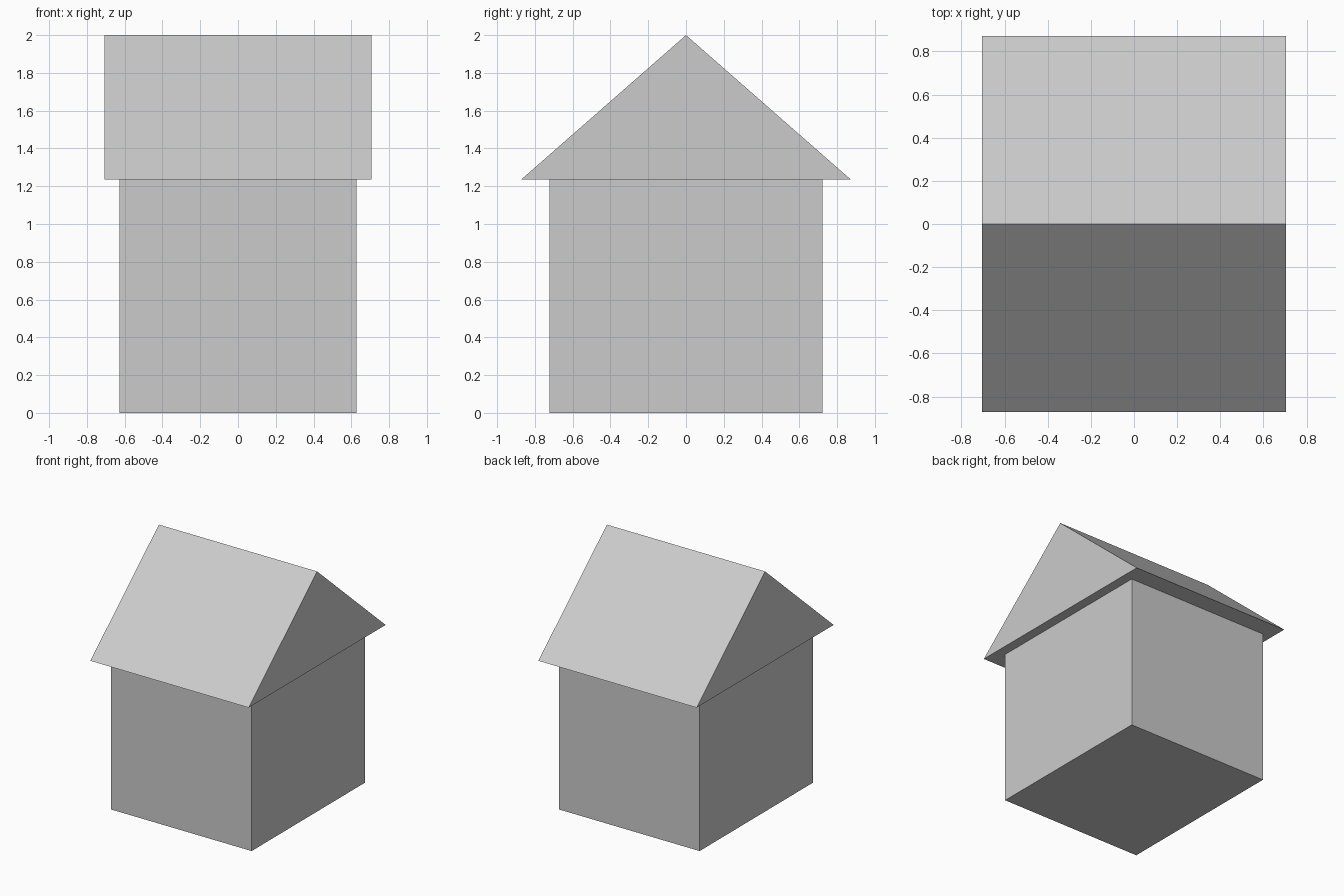
import bpy
import bmesh

cube = bpy.data.objects.get("Cube")
if cube:
    bpy.data.objects.remove(cube, do_unlink=True)

grey = bpy.data.materials.new("light_grey")
grey.use_nodes = True
grey.diffuse_color = (0.6, 0.6, 0.6, 1)
grey.node_tree.nodes["Principled BSDF"].inputs["Base Color"].default_value = (0.6, 0.6, 0.6, 1)


def extrude_profile(name, profile, half_width):
    """Extrude a closed (y, z) profile along x, centred on x = 0."""
    bm = bmesh.new()
    face = bm.faces.new([bm.verts.new((-half_width, y, z)) for y, z in profile])
    result = bmesh.ops.extrude_face_region(bm, geom=[face])
    moved = [v for v in result["geom"] if isinstance(v, bmesh.types.BMVert)]
    bmesh.ops.translate(bm, verts=moved, vec=(2 * half_width, 0, 0))
    # Close the starting end if the extrusion removed it
    bmesh.ops.holes_fill(bm, edges=bm.edges[:])
    bmesh.ops.recalc_face_normals(bm, faces=bm.faces[:])
    mesh = bpy.data.meshes.new(name)
    bm.to_mesh(mesh)
    bm.free()
    mesh.materials.append(grey)
    obj = bpy.data.objects.new(name, mesh)
    bpy.context.collection.objects.link(obj)
    return obj


EAVES, RIDGE = 1.235, 2.0
WALL_Y, ROOF_Y = 0.723, 0.873

# Box-shaped walls
extrude_profile("house_walls", [(-WALL_Y, 0), (WALL_Y, 0), (WALL_Y, EAVES), (-WALL_Y, EAVES)], 0.628)

# Solid gable roof overhanging the walls on every side
extrude_profile("gable_roof", [(-ROOF_Y, EAVES), (ROOF_Y, EAVES), (0, RIDGE)], 0.706)
